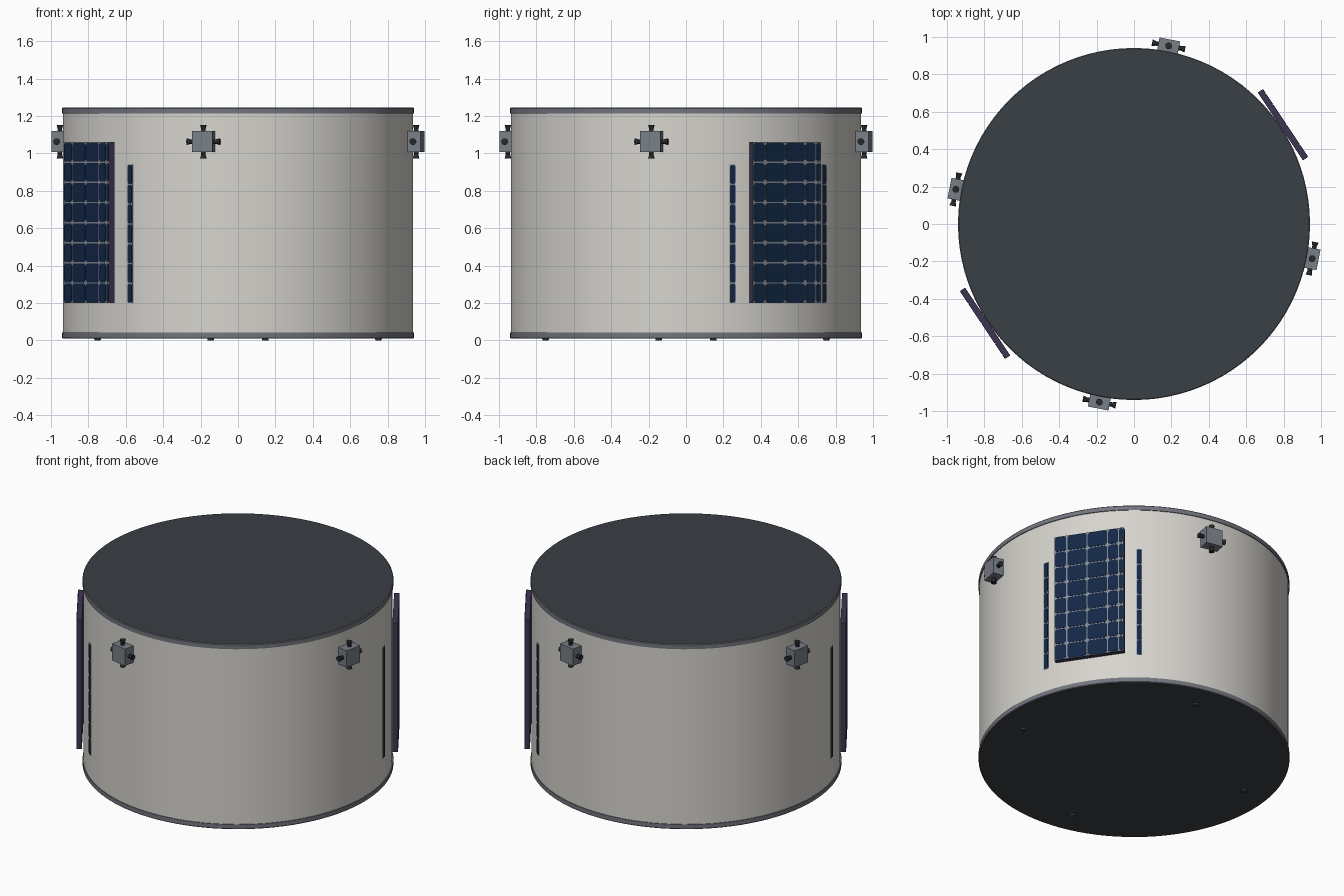
import bpy, bmesh, math
from mathutils import Matrix, Vector

cube = bpy.data.objects.get("Cube")
if cube:
    bpy.data.objects.remove(cube, do_unlink=True)


def material(name, r, g, b):
    m = bpy.data.materials.new(name)
    m.use_nodes = True
    m.diffuse_color = (r, g, b, 1)
    m.node_tree.nodes["Principled BSDF"].inputs["Base Color"].default_value = (r, g, b, 1)
    return m


WHITE = material("warm white", 0.68, 0.66, 0.62)
RIM = material("rim grey", 0.17, 0.18, 0.21)
DARK = material("dark slate", 0.042, 0.05, 0.06)
BOX = material("thruster grey", 0.19, 0.21, 0.24)
NOZZLE = material("nozzle black", 0.02, 0.022, 0.026)
CELL = material("cell navy", 0.006, 0.02, 0.06)
LINE = material("cell gap grey", 0.22, 0.24, 0.27)
FRAME = material("panel edge violet", 0.045, 0.036, 0.085)

BODY_R, RIM_R = 0.936, 0.941
THRUSTER_ANGLE, PANEL_ANGLE, STRIP_OFFSET = -11, 33.7, 18.3


def finish(bm, name, mats, spin=0, smooth=False):
    """Turn a bmesh into an object, spun about the z axis by degrees."""
    bmesh.ops.recalc_face_normals(bm, faces=bm.faces)
    bm.transform(Matrix.Rotation(math.radians(spin), 4, "Z"))
    mesh = bpy.data.meshes.new(name)
    bm.to_mesh(mesh)
    bm.free()
    obj = bpy.data.objects.new(name, mesh)
    bpy.context.collection.objects.link(obj)
    for m in mats:
        mesh.materials.append(m)
    if smooth:
        bpy.ops.object.select_all(action="DESELECT")
        obj.select_set(True)
        bpy.context.view_layer.objects.active = obj
        bpy.ops.object.shade_smooth_by_angle(angle=math.radians(35))
    return obj


def lathe(name, profile, mats, segments=96):
    """Spin an (r, z) profile about the z axis."""
    bm = bmesh.new()
    verts = [bm.verts.new((r, 0, z)) for r, z in profile]
    edges = [bm.edges.new(pair) for pair in zip(verts, verts[1:])]
    bmesh.ops.spin(bm, geom=verts + edges, cent=(0, 0, 0), axis=(0, 0, 1),
                   angle=math.tau, steps=segments)
    bmesh.ops.remove_doubles(bm, verts=bm.verts, dist=0.0002)
    return finish(bm, name, mats, smooth=True)


def add_box(bm, low, high):
    size = Vector(high) - Vector(low)
    mid = (Vector(high) + Vector(low)) / 2
    bmesh.ops.create_cube(bm, size=1, matrix=Matrix.Translation(mid) @ Matrix.Diagonal((*size, 1)))


def add_cells(bm, x, columns, rows, gap, clip):
    """Clipped-corner solar cells on a plane of constant x."""
    for y0, y1 in zip(columns, columns[1:]):
        for z0, z1 in zip(rows, rows[1:]):
            a, b, c, d = y0 + gap, y1 - gap, z0 + gap, z1 - gap
            k = min(clip, (b - a) * 0.4)
            ring = [(a + k, c), (b - k, c), (b, c + k), (b, d - k),
                    (b - k, d), (a + k, d), (a, d - k), (a, c + k)]
            face = bm.faces.new([bm.verts.new((x, y, z)) for y, z in ring])
            ext = bmesh.ops.extrude_face_region(bm, geom=[face])
            new = [v for v in ext["geom"] if isinstance(v, bmesh.types.BMVert)]
            bmesh.ops.translate(bm, verts=new, vec=(0.002, 0, 0))


def spaced(low, high, n):
    return [low + (high - low) * i / n for i in range(n + 1)]


# Drum wall
lathe("drum_wall", [(BODY_R, 0.03), (BODY_R, 1.225)], [WHITE])

# End caps: grey rim band, dark flat deck
for name, outer, inner in (("top_cap", 1.245, 1.213), ("bottom_cap", 0.01, 0.042)):
    step = 0.004 if inner > outer else -0.004
    cap = lathe(name, [(0, outer), (RIM_R - 0.004, outer), (RIM_R, outer + step),
                       (RIM_R, inner), (BODY_R - 0.01, inner)], [RIM, DARK])
    for p in cap.data.polygons:
        if abs(p.normal.z) > 0.9 and abs(p.center.z - outer) < 0.001:
            p.material_index = 1

# Large flat solar panels, each with a narrow cell strip on both sides
for side, angle in (("left", PANEL_ANGLE), ("right", PANEL_ANGLE + 180)):
    half, bottom, top, face_x = 0.218, 0.2, 1.06, 0.972
    bm = bmesh.new()
    add_box(bm, (0.94, -half, bottom), (face_x, half, top))
    panel = finish(bm, side + "_panel", [FRAME, LINE], angle)
    out = Matrix.Rotation(math.radians(angle), 3, "Z") @ Vector((1, 0, 0))
    for p in panel.data.polygons:
        p.material_index = int(p.normal.dot(out) > 0.9)
    columns = [-half + 2 * half * f for f in (0, 0.18, 0.475, 0.77, 0.93, 1)]
    bm = bmesh.new()
    add_cells(bm, face_x, columns, spaced(bottom, top, 8), 0.0035, 0.012)
    finish(bm, side + "_panel_cells", [CELL], angle)

    for tag, turn in (("a", -STRIP_OFFSET), ("b", STRIP_OFFSET)):
        bm = bmesh.new()
        add_box(bm, (BODY_R - 0.005, -0.017, 0.2), (BODY_R + 0.003, 0.017, 0.94))
        finish(bm, f"{side}_strip_{tag}", [LINE], angle + turn)
        bm = bmesh.new()
        add_cells(bm, BODY_R + 0.003, [-0.017, 0.017], spaced(0.2, 0.94, 7), 0.003, 0.007)
        finish(bm, f"{side}_strip_cells_{tag}", [CELL], angle + turn)

# Four thruster blocks, each with four flared nozzles, and a foot stud below
for i in range(4):
    angle = THRUSTER_ANGLE + 90 * i
    hub = Vector((0.97, 0, 1.063))
    bm = bmesh.new()
    add_box(bm, (0.925, -0.056, 1.007), (1.005, 0.056, 1.119))
    finish(bm, f"thruster_block_{i + 1}", [BOX], angle)

    bm = bmesh.new()
    for q in range(4):
        turn = Matrix.Translation(hub) @ Matrix.Rotation(q * math.pi / 2, 4, "X")
        bmesh.ops.create_cone(bm, cap_ends=True, segments=16, radius1=0.009, radius2=0.018,
                              depth=0.034, matrix=turn @ Matrix.Translation((0, 0, 0.073)))
        bmesh.ops.create_uvsphere(bm, u_segments=12, v_segments=8, radius=0.013,
                                  matrix=turn @ Matrix.Translation((0, 0, 0.06)))
    finish(bm, f"thruster_nozzles_{i + 1}", [NOZZLE], angle, smooth=True)

    bm = bmesh.new()
    bmesh.ops.create_cone(bm, cap_ends=True, segments=16, radius1=0.016, radius2=0.02,
                          depth=0.014, matrix=Matrix.Translation((0.765, 0, 0.007)))
    finish(bm, f"foot_stud_{i + 1}", [DARK], angle, smooth=True)
